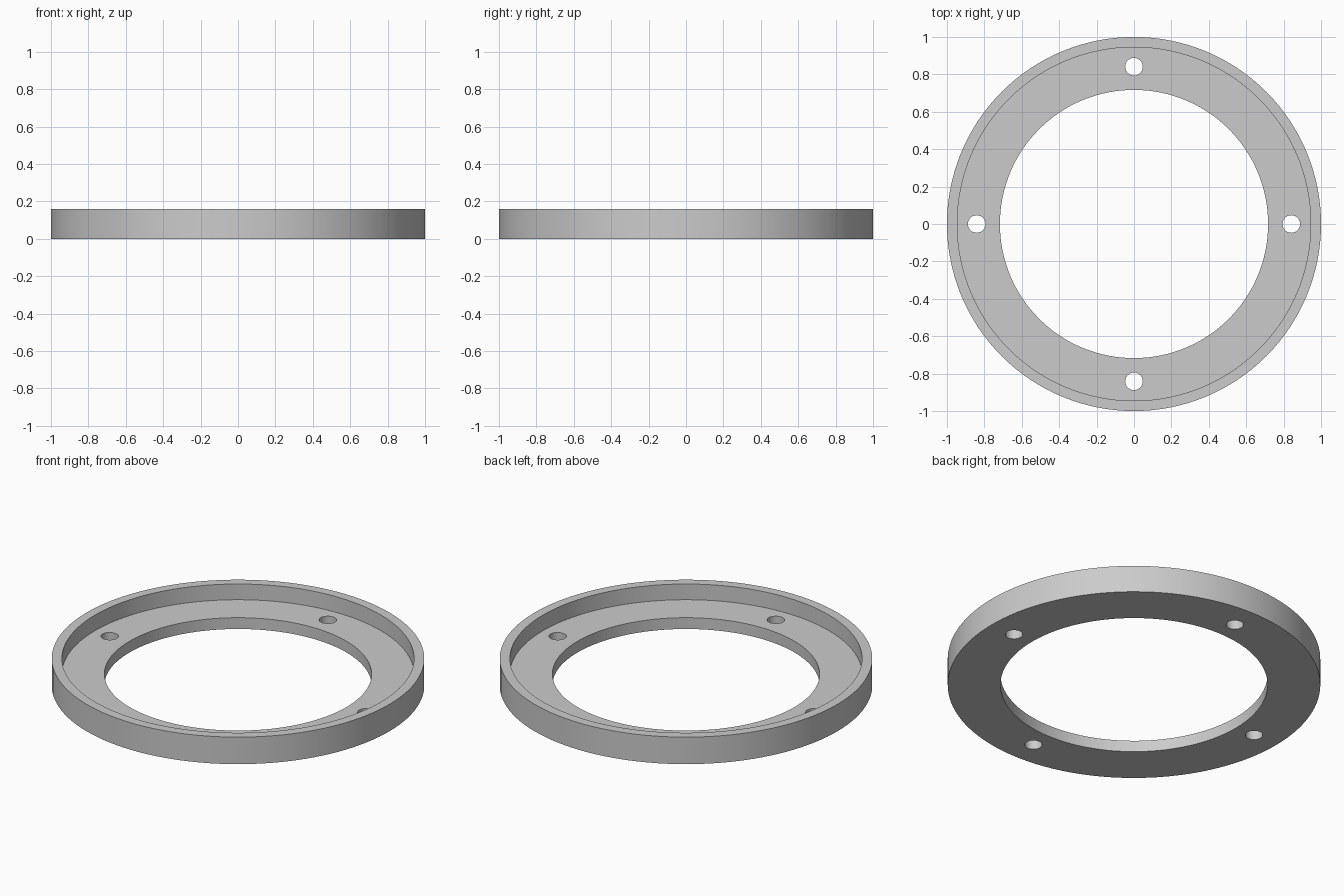
import bpy, bmesh, math
from mathutils import Matrix, Vector

cube = bpy.data.objects.get("Cube")
if cube:
    bpy.data.objects.remove(cube, do_unlink=True)

BORE, LIP_INNER, OUTER = 0.717, 0.945, 1.0
FLOOR, HEIGHT = 0.067, 0.16
HOLE_RADIUS, HOLE_CIRCLE = 0.047, 0.841
SEGMENTS = 128

grey = bpy.data.materials.new("plain grey")
grey.use_nodes = True
colour = (0.6, 0.6, 0.6, 1)
grey.diffuse_color = colour
grey.node_tree.nodes["Principled BSDF"].inputs["Base Color"].default_value = colour


def make_object(name, bm):
    bmesh.ops.recalc_face_normals(bm, faces=bm.faces[:])
    mesh = bpy.data.meshes.new(name)
    bm.to_mesh(mesh)
    bm.free()
    mesh.materials.append(grey)
    obj = bpy.data.objects.new(name, mesh)
    bpy.context.collection.objects.link(obj)
    return obj


# Ring: stepped cross-section spun around the vertical axis
bm = bmesh.new()
profile = [(BORE, 0), (OUTER, 0), (OUTER, HEIGHT),
           (LIP_INNER, HEIGHT), (LIP_INNER, FLOOR), (BORE, FLOOR)]
verts = [bm.verts.new((r, 0, z)) for r, z in profile]
edges = [bm.edges.new((a, b)) for a, b in zip(verts, verts[1:] + verts[:1])]
bmesh.ops.spin(bm, geom=verts + edges, cent=(0, 0, 0), axis=(0, 0, 1),
               angle=math.tau, steps=SEGMENTS, use_duplicate=False)
bmesh.ops.remove_doubles(bm, verts=bm.verts[:], dist=0.0001)
ring = make_object("flanged_ring", bm)

# Four bolt holes at quarter turns
bm = bmesh.new()
for i in range(4):
    spot = Matrix.Rotation(i * math.pi / 2, 4, 'Z') @ Vector((HOLE_CIRCLE, 0, FLOOR / 2))
    bmesh.ops.create_cone(bm, cap_ends=True, segments=32, radius1=HOLE_RADIUS,
                          radius2=HOLE_RADIUS, depth=FLOOR * 2,
                          matrix=Matrix.Translation(spot))
cutter = make_object("bolt_hole_cutter", bm)
cutter.hide_render = True

cut = ring.modifiers.new("bolt holes", 'BOOLEAN')
cut.operation = 'DIFFERENCE'
cut.solver = 'EXACT'
cut.object = cutter

bpy.ops.object.select_all(action='DESELECT')
ring.select_set(True)
bpy.context.view_layer.objects.active = ring
bpy.ops.object.modifier_apply(modifier=cut.name)
bpy.data.objects.remove(cutter, do_unlink=True)

# Smooth round walls, crisp rims
bpy.ops.object.shade_smooth_by_angle(angle=math.radians(30))
